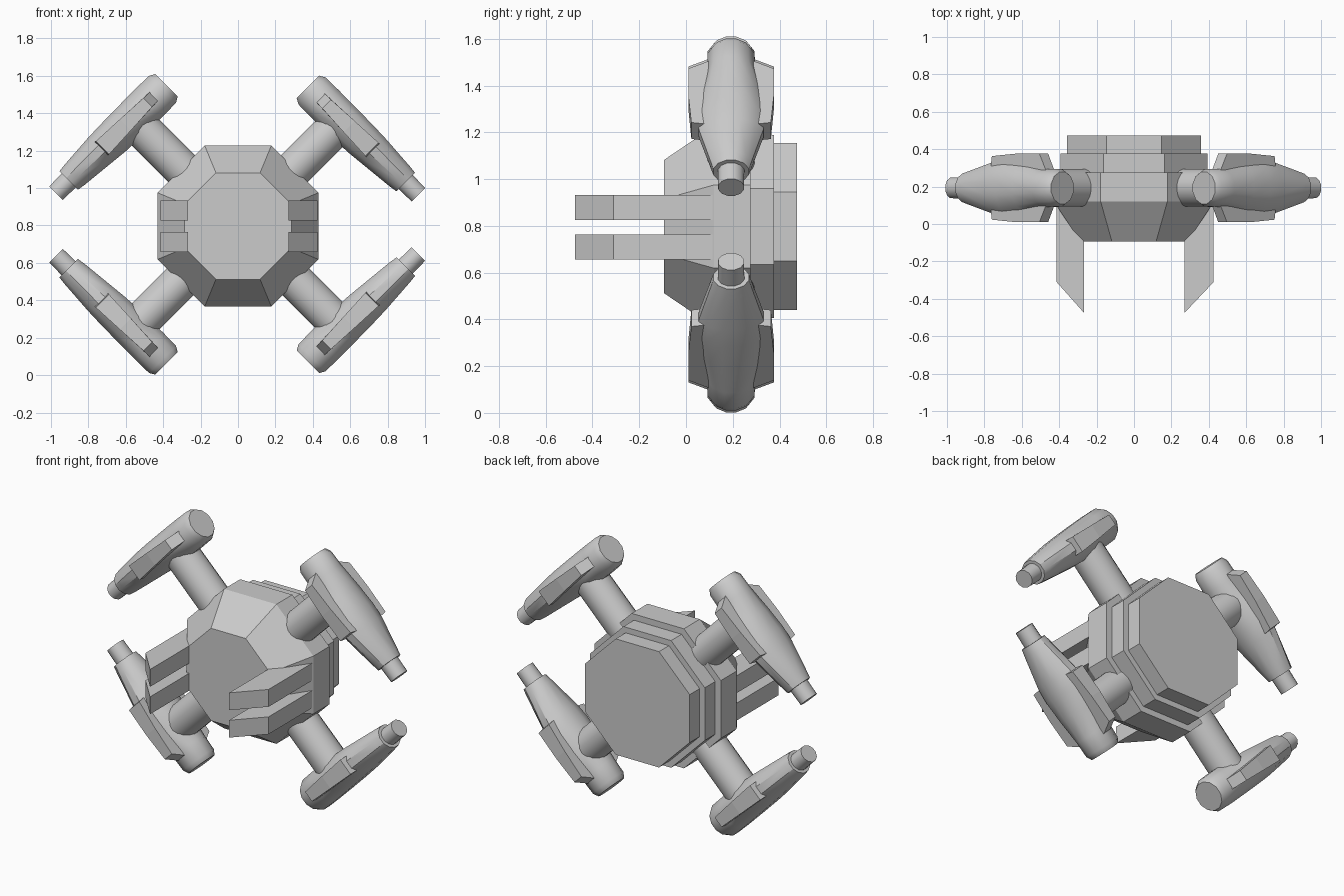
import bpy, bmesh, math

if "Cube" in bpy.data.objects:
    bpy.data.objects.remove(bpy.data.objects["Cube"])

S2 = math.sqrt(2)
BODY_Z = 0.797      # centre height of the hull
MID_Z = 0.806       # mirror height of the arms
ARM_Y = 0.193       # depth of arms and pods


def finish(name, bm, smooth=None):
    bmesh.ops.recalc_face_normals(bm, faces=bm.faces)
    me = bpy.data.meshes.new(name)
    bm.to_mesh(me)
    bm.free()
    ob = bpy.data.objects.new(name, me)
    bpy.context.collection.objects.link(ob)
    if smooth:
        bpy.ops.object.select_all(action='DESELECT')
        ob.select_set(True)
        bpy.context.view_layer.objects.active = ob
        bpy.ops.object.shade_smooth_by_angle(angle=math.radians(smooth))
    return ob


def loft(rings):
    """Skin a list of equal-length point rings and cap both ends."""
    bm = bmesh.new()
    vr = [[bm.verts.new(p) for p in r] for r in rings]
    n = len(vr[0])
    for a, b in zip(vr, vr[1:]):
        for i in range(n):
            j = (i + 1) % n
            bm.faces.new((a[i], a[j], b[j], b[i]))
    bm.faces.new(vr[0])
    bm.faces.new(vr[-1])
    return bm


def angles(n):
    return [2 * math.pi * (i + 0.5) / n for i in range(n)]


# Octagonal hull: tapered nose and two stepped rear plates
def octagon(y, apothem):
    r = apothem / math.cos(math.pi / 8)
    return [(r * math.cos(a), y, BODY_Z + r * math.sin(a)) for a in angles(8)]


for name, steps in (
        ("hull", [(-0.094, 0.285), (0.12, 0.43), (0.275, 0.43)]),
        ("rear_step", [(0.25, 0.392), (0.377, 0.392)]),
        ("rear_plate", [(0.35, 0.357), (0.474, 0.357)])):
    finish(name, loft([octagon(y, a) for y, a in steps]))

# Front prongs: two stacked blades on each side with slanted tips
for side, xi, xo in (("left", -0.268, -0.414), ("right", 0.271, 0.426)):
    for level, z0, z1 in (("lower", 0.657, 0.764), ("upper", 0.826, 0.933)):
        outline = [(xi, -0.474), (xo, -0.31), (xo, 0.2), (xi, 0.2)]
        finish(f"{side}_{level}_prong",
               loft([[(x, y, z) for x, y in outline] for z in (z0, z1)]))

# Pod sections: position along pod, centre, radius, depth radius
POD = [(-0.825, 1.354, 0.085, 0.085), (-0.795, 1.354, 0.102, 0.10),
       (-0.70, 1.354, 0.104, 0.103), (-0.55, 1.355, 0.102, 0.13),
       (-0.42, 1.357, 0.098, 0.145), (-0.33, 1.36, 0.092, 0.138),
       (-0.14, 1.363, 0.076, 0.088), (-0.095, 1.364, 0.07, 0.076)]
NOZZLE = [(-0.13, 1.364, 0.054, 0.057), (0.0, 1.364, 0.051, 0.055)]
# Fin outline: position along pod, half depth, half thickness
FIN = [(-0.74, 0.09, 0.032), (-0.69, 0.183, 0.033), (-0.52, 0.183, 0.042),
       (-0.347, 0.17, 0.05), (-0.335, 0.09, 0.05)]

for sx, side in ((-1, "left"), (1, "right")):
    for sz, level in ((-1, "lower"), (1, "upper")):
        dq = 0.012 if sx < 0 else 0.0

        # Diagonal arm frame (along pod, outward from hull, depth) to world
        def place(p, q, y):
            q += dq
            return (sx * (p + q) / S2, ARM_Y + y,
                    MID_Z + sz * ((q - p) / S2 - MID_Z))

        def section(p, q, rq, ry, n=12):
            k = 1 / math.cos(math.pi / n)
            return [place(p, q + k * rq * math.cos(a), k * ry * math.sin(a))
                    for a in angles(n)]

        tag = f"{side}_{level}"
        finish(f"{tag}_pod", loft([section(*s) for s in POD]), 32)
        finish(f"{tag}_nozzle", loft([section(*s) for s in NOZZLE]), 32)

        # Plate fins standing out of the pod front and back
        full = [(p, d, w) for p, d, w in FIN] + \
               [(p, -d, w) for p, d, w in reversed(FIN)]
        finish(f"{tag}_fin",
               loft([[place(p, 1.36 + s * w, d) for p, d, w in full]
                     for s in (-1, 1)]))

        # Round strut from hull to pod
        strut = [[place(-0.568 + 0.102 * math.cos(a), q,
                        0.102 * math.sin(a)) for a in angles(20)]
                 for q in (0.88, 1.34)]
        finish(f"{tag}_strut", loft(strut), 30)
